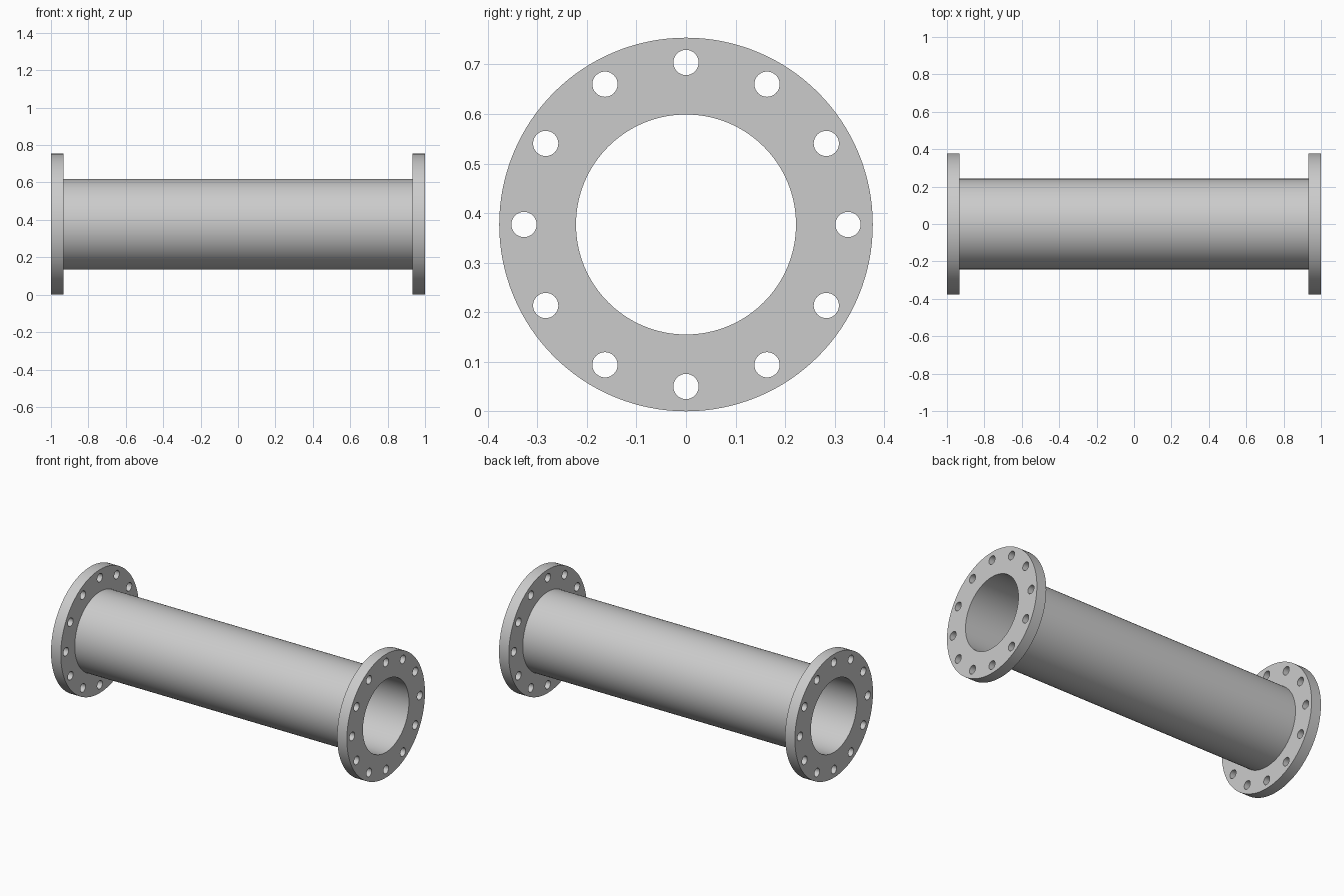
import bpy
import bmesh
from math import cos, sin, pi, radians

if "Cube" in bpy.data.objects:
    bpy.data.objects.remove(bpy.data.objects["Cube"], do_unlink=True)

HALF_LENGTH = 1.0
FLANGE_RADIUS = 0.377
FLANGE_THICKNESS = 0.066
PIPE_RADIUS = 0.242
BORE_RADIUS = 0.222
BOLT_CIRCLE = 0.327
BOLT_RADIUS = 0.0255
BOLT_COUNT = 12
AXIS_Z = FLANGE_RADIUS

# Plain steel finish
steel = bpy.data.materials.new("light_grey_steel")
steel.use_nodes = True
colour = (0.6, 0.6, 0.6, 1.0)
steel.diffuse_color = colour
steel.node_tree.nodes["Principled BSDF"].inputs["Base Color"].default_value = colour


def add_circle(bm, x, y, z, radius, sides):
    """Closed loop of edges in the plane across the pipe axis."""
    verts = [bm.verts.new((x, y + radius * cos(2 * pi * i / sides),
                           z + radius * sin(2 * pi * i / sides)))
             for i in range(sides)]
    return [bm.edges.new((verts[i - 1], verts[i])) for i in range(sides)]


def ring(name, x_start, x_end, outer, inner, bolt_holes=0):
    """Annulus, optionally drilled, extruded along x."""
    bm = bmesh.new()
    edges = add_circle(bm, x_start, 0, AXIS_Z, outer, 128)
    edges += add_circle(bm, x_start, 0, AXIS_Z, inner, 128)
    for i in range(bolt_holes):
        a = 2 * pi * i / bolt_holes
        edges += add_circle(bm, x_start, BOLT_CIRCLE * cos(a),
                            AXIS_Z + BOLT_CIRCLE * sin(a), BOLT_RADIUS, 32)
    bmesh.ops.triangle_fill(bm, use_beauty=True, edges=edges, normal=(1, 0, 0))
    result = bmesh.ops.extrude_face_region(bm, geom=bm.faces[:], use_keep_orig=True)
    moved = [g for g in result["geom"] if isinstance(g, bmesh.types.BMVert)]
    bmesh.ops.translate(bm, verts=moved, vec=(x_end - x_start, 0, 0))
    bmesh.ops.recalc_face_normals(bm, faces=bm.faces[:])

    mesh = bpy.data.meshes.new(name)
    bm.to_mesh(mesh)
    bm.free()
    mesh.materials.append(steel)
    obj = bpy.data.objects.new(name, mesh)
    bpy.context.collection.objects.link(obj)
    bpy.ops.object.select_all(action='DESELECT')
    obj.select_set(True)
    bpy.context.view_layer.objects.active = obj
    bpy.ops.object.shade_smooth_by_angle(angle=radians(30))
    return obj


# Pipe body between the flanges
inner_face = HALF_LENGTH - FLANGE_THICKNESS
ring("pipe", -inner_face, inner_face, PIPE_RADIUS, BORE_RADIUS)

# Drilled flange at each end
for name, side in (("left_flange", 1), ("right_flange", -1)):
    ring(name, side * inner_face, side * HALF_LENGTH,
         FLANGE_RADIUS, BORE_RADIUS, BOLT_COUNT)
